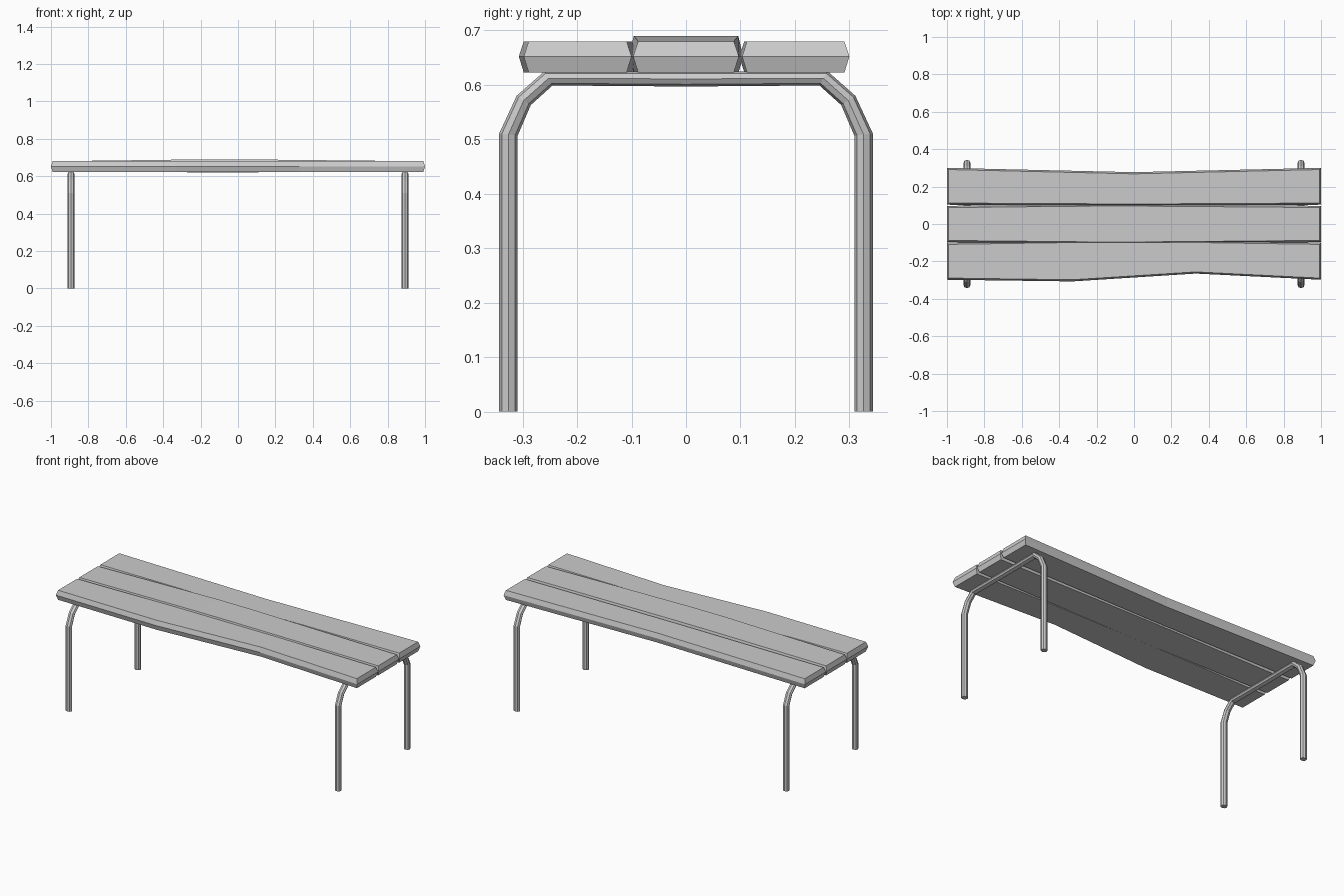
import bpy, bmesh
from math import sin, cos, tau

if "Cube" in bpy.data.objects:
    bpy.data.objects.remove(bpy.data.objects["Cube"])


def mesh_object(name, bm):
    bmesh.ops.recalc_face_normals(bm, faces=bm.faces)
    me = bpy.data.meshes.new(name)
    bm.to_mesh(me)
    bm.free()
    ob = bpy.data.objects.new(name, me)
    bpy.context.collection.objects.link(ob)
    return ob


def loft(name, rings):
    """Skin equal-length closed rings and cap both ends."""
    bm = bmesh.new()
    rings = [[bm.verts.new(p) for p in r] for r in rings]
    n = len(rings[0])
    for a, b in zip(rings, rings[1:]):
        for i in range(n):
            j = (i + 1) % n
            bm.faces.new((a[i], a[j], b[j], b[i]))
    bm.faces.new(rings[0][::-1])
    bm.faces.new(rings[-1])
    return mesh_object(name, bm)


def plank(name, stations):
    """Stations (x, y_low, y_high, z_bottom, z_top); ridge runs round the middle of every side."""
    inset = 0.009
    bm = bmesh.new()
    top, mid, bot = [], [], []
    order = [(s, 0) for s in stations] + [(s, 1) for s in reversed(stations)]
    for (x, y0, y1, z0, z1), side in order:
        y = y1 if side else y0
        yi = y - inset if side else y + inset
        xi = x - inset if x == 1 else x + inset if x == -1 else x
        top.append(bm.verts.new((xi, yi, z1)))
        mid.append(bm.verts.new((x, y, 0.652)))
        bot.append(bm.verts.new((xi, yi, z0)))
    n, m = len(order), len(stations)
    for a, b in ((bot, mid), (mid, top)):
        for i in range(n):
            j = (i + 1) % n
            bm.faces.new((a[i], a[j], b[j], b[i]))
    for loop in (top, bot):
        for i in range(m - 1):
            bm.faces.new((loop[i], loop[i + 1], loop[n - 2 - i], loop[n - 1 - i]))
    return mesh_object(name, bm)


# Seat planks with hand-cut wavy edges
plank("front_plank", [(-1, -0.298, -0.100, 0.623, 0.68), (-0.33, -0.307, -0.090, 0.623, 0.68),
                      (0.33, -0.265, -0.090, 0.623, 0.68), (1, -0.298, -0.100, 0.623, 0.68)])
plank("middle_plank", [(-1, -0.097, 0.097, 0.623, 0.68), (-0.2, -0.105, 0.105, 0.621, 0.69),
                       (0.02, -0.105, 0.105, 0.621, 0.69), (1, -0.097, 0.097, 0.623, 0.68)])
plank("back_plank", [(-1, 0.103, 0.300, 0.623, 0.68), (0, 0.098, 0.277, 0.623, 0.68),
                     (1, 0.103, 0.300, 0.623, 0.68)])

# Bent tube legs: outer and inner (y, z) points of each miter, mirrored front to back
half = [((0.343, 0), (0.309, 0)), ((0.343, 0.511), (0.309, 0.507)),
        ((0.311, 0.580), (0.285, 0.563)), ((0.260, 0.625), (0.245, 0.599))]
flip = [tuple((-y, z) for y, z in pair) for pair in reversed(half)]
path = half + [((0, 0.625), (0, 0.597))] + flip
for name, x in (("left_leg_frame", -0.893), ("right_leg_frame", 0.893)):
    rings = []
    for (yo, zo), (yi, zi) in path:
        rings.append([(x + 0.019 * sin(tau * k / 8),
                       (yo + yi) / 2 + (yo - yi) / 2 * cos(tau * k / 8),
                       (zo + zi) / 2 + (zo - zi) / 2 * cos(tau * k / 8)) for k in range(8)])
    loft(name, rings)
